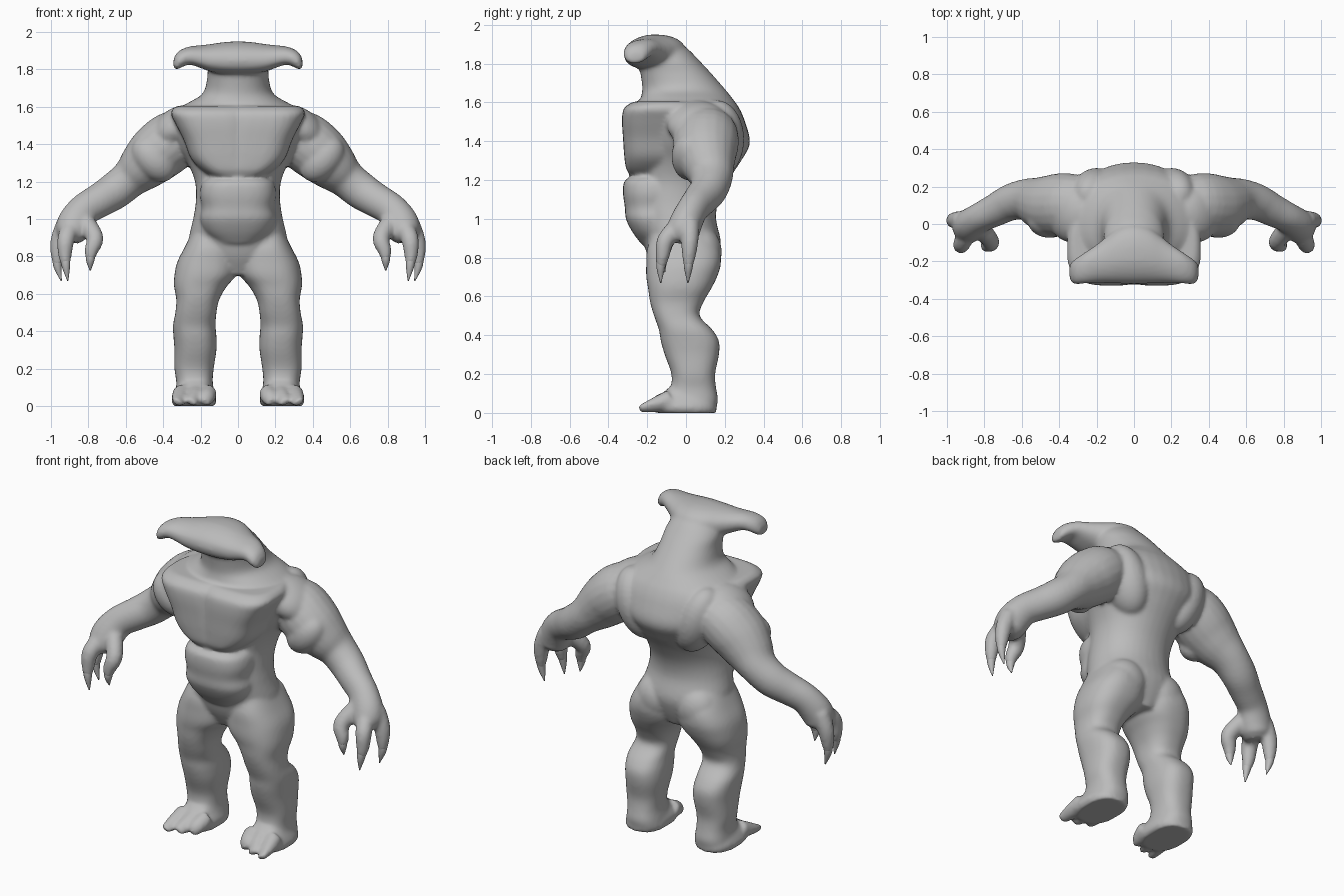
import bpy, bmesh, math
from mathutils import Vector, Matrix

if "Cube" in bpy.data.objects:
    bpy.data.objects.remove(bpy.data.objects["Cube"])

skin = bpy.data.materials.new("grey skin")
skin.diffuse_color = (0.50, 0.50, 0.50, 1)
skin.use_nodes = True
skin.node_tree.nodes["Principled BSDF"].inputs["Base Color"].default_value = skin.diffuse_color


def flow(rows, steps=4):
    """Pass a smooth curve through rows of numbers."""
    out = []
    for i in range(len(rows) - 1):
        a, b, c, d = (rows[max(0, min(len(rows) - 1, i + k))] for k in (-1, 0, 1, 2))
        for s in range(steps):
            t = s / steps
            out.append(tuple(q + t * (r - q) + 0.5 * t * (1 - t) * ((1 - t) * (2 * q - p - r) * -1 * -1
                             + t * (2 * r - q - e)) * 1.0
                             for p, q, r, e in zip(a, b, c, d)))
    return out + [tuple(rows[-1])]


def bridge(bm, rings):
    """Skin a list of point rings and cap both ends."""
    loops = [[bm.verts.new(p) for p in ring] for ring in rings]
    n = len(loops[0])
    for a, b in zip(loops, loops[1:]):
        for i in range(n):
            j = (i + 1) % n
            bm.faces.new((a[i], a[j], b[j], b[i]))
    bm.faces.new(loops[0][::-1])
    bm.faces.new(loops[-1])


def rounded(a0, a1, b0, b1, power, n=36):
    """Superellipse inside the given bounds."""
    pts = []
    for i in range(n):
        t = 2 * math.pi * i / n
        c, s = math.cos(t), math.sin(t)
        u = math.copysign(abs(c) ** power, c)
        v = math.copysign(abs(s) ** power, s)
        pts.append(((a0 + a1) / 2 + u * (a1 - a0) / 2, (b0 + b1) / 2 + v * (b1 - b0) / 2))
    return pts


def stack(bm, rows, side=1, power=0.85):
    """Rows of (z, x0, x1, y0, y1) lofted upward."""
    bridge(bm, [[(side * x, y, z) for x, y in rounded(x0, x1, y0, y1, power)]
                for z, x0, x1, y0, y1 in flow(rows)])


def limb(bm, pts, side=1, n=20):
    """Tube through (x, y, z, thickness, depth) points."""
    pts = flow(pts)
    c = [Vector(p[:3]) for p in pts]
    rings = []
    for i, p in enumerate(pts):
        d = (c[min(i + 1, len(c) - 1)] - c[max(i - 1, 0)]).normalized()
        v = (Vector((0, 1, 0)) - d * d.y).normalized()
        u = v.cross(d)
        ring = []
        for k in range(n):
            t = 2 * math.pi * k / n
            q = c[i] + u * math.cos(t) * p[3] + v * math.sin(t) * p[4]
            ring.append((side * q.x, q.y, q.z))
        rings.append(ring)
    bridge(bm, rings)


def blob(bm, loc, size, tilt=0, side=1):
    """Ellipsoid muscle, tilted in the front plane."""
    m = (Matrix.Translation((side * loc[0], loc[1], loc[2]))
         @ Matrix.Rotation(side * tilt, 4, 'Y') @ Matrix.Diagonal((*size, 1)))
    bmesh.ops.create_uvsphere(bm, u_segments=28, v_segments=18, radius=1, matrix=m)


def finish(bm, name):
    bmesh.ops.recalc_face_normals(bm, faces=bm.faces)
    me = bpy.data.meshes.new(name)
    bm.to_mesh(me)
    bm.free()
    me.materials.append(skin)
    me.polygons.foreach_set("use_smooth", [True] * len(me.polygons))
    ob = bpy.data.objects.new(name, me)
    bpy.context.collection.objects.link(ob)
    return ob


body = bmesh.new()

# torso, back hump and neck
torso = [(.70, .10, -.14, .12), (.79, .24, -.19, .16), (.88, .265, -.22, .18), (1.0, .24, -.25, .155),
         (1.1, .225, -.26, .17), (1.2, .23, -.25, .22), (1.3, .27, -.25, .285), (1.39, .33, -.25, .33),
         (1.5, .37, -.25, .305), (1.57, .35, -.25, .275), (1.62, .27, -.235, .24), (1.67, .19, -.225, .2),
         (1.75, .165, -.235, .13), (1.82, .16, -.25, .065), (1.88, .13, -.27, .005), (1.92, .08, -.26, -.06)]
stack(body, [(z, -w, w, a, b) for z, w, a, b in torso], power=0.95)

# hammer head, lofted from side to side: x, y front, y back, z bottom, z top
half = [(0, -.32, .0, 1.77, 1.95), (.08, -.318, -.02, 1.775, 1.945), (.15, -.316, -.07, 1.79, 1.935),
        (.2, -.315, -.11, 1.81, 1.93), (.26, -.318, -.15, 1.83, 1.925), (.305, -.322, -.18, 1.815, 1.91),
        (.33, -.315, -.20, 1.805, 1.89), (.345, -.29, -.22, 1.815, 1.86)]
head = [(-r[0], *r[1:]) for r in half[:0:-1]] + half
bridge(body, [[(x, y, z - 0.1 * max(0, -.2 - y)) for y, z in rounded(a, b, c, d, 0.9)]
              for x, a, b, c, d in flow(head)])

# belly plate
belly = [(.87, .12, -.23), (.93, .18, -.275), (1.0, .205, -.31), (1.06, .195, -.315),
         (1.13, .205, -.325), (1.19, .195, -.32), (1.215, .17, -.29)]
stack(body, [(z, -w, w, y, .05) for z, w, y in belly], power=0.75)

for s, word in ((1, "left"), (-1, "right")):
    # chest
    chest = [(1.20, .10, -.26), (1.25, .18, -.305), (1.32, .25, -.318), (1.42, .29, -.325),
             (1.51, .335, -.33), (1.57, .36, -.32), (1.605, .33, -.27)]
    stack(body, [(z, -.09, w, y, .06) for z, w, y in chest], s, 0.66)

    # shoulder cap, shoulder blade and buttock
    blob(body, (.33, .06, 1.49), (.15, .16, .10), .62, s)
    blob(body, (.20, .16, 1.41), (.12, .14, .21), .35, s)
    blob(body, (.13, .075, .83), (.13, .11, .13), 0, s)

    # arm
    limb(body, [(.22, .10, 1.47, .10, .13), (.33, .105, 1.43, .155, .165), (.43, .10, 1.355, .157, .168),
                (.51, .115, 1.28, .135, .14), (.58, .13, 1.215, .105, .112), (.66, .115, 1.15, .10, .098),
                (.74, .075, 1.10, .092, .088), (.82, .035, 1.05, .088, .08),
                (.87, .0, .98, .095, .085), (.89, -.02, .92, .085, .085), (.90, -.025, .88, .05, .055)], s)
    blob(body, (.45, .02, 1.32), (.10, .095, .14), .75, s)

    # fingers tapering into separate claws
    claws = bmesh.new()
    for root, knuckle, base, mid, tip in (
            ((.82, -.02, .99), (.765, -.095, .90), (.785, -.115, .83), (.79, -.12, .78), (.79, -.11, .725)),
            ((.89, -.04, .96), (.92, -.105, .89), (.925, -.12, .81), (.92, -.13, .75), (.91, -.13, .67)),
            ((.92, .02, .98), (.955, .02, .89), (.965, .015, .81), (.965, .012, .75), (.945, .01, .67))):
        limb(body, [(*root, .05, .05), (*knuckle, .047, .045), (*base, .037, .036), (*mid, .023, .023)], s)
        limb(claws, [(*base, .026, .026), (*mid, .0225, .0225), (*tip, .003, .003)], s, 12)
    finish(claws, word + "_claws")

    # leg
    leg = [(.02, .115, .345, -.13, .155), (.07, .125, .335, -.11, .165), (.13, .135, .33, -.08, .155),
           (.2, .13, .34, -.075, .15), (.3, .115, .34, -.11, .17), (.37, .115, .345, -.13, .17),
           (.43, .12, .348, -.14, .135), (.5, .115, .335, -.165, .07), (.57, .10, .33, -.185, .09),
           (.64, .06, .342, -.195, .13), (.70, .01, .34, -.205, .16), (.77, .0, .325, -.205, .18),
           (.85, .02, .285, -.20, .17), (.95, .06, .235, -.16, .10)]
    stack(body, leg, s, 0.82)

    # foot with a sloping instep and outward toes
    foot = [(.0, .125, .345, -.15, .155), (.03, .115, .355, -.18, .158), (.06, .12, .345, -.17, .15),
            (.09, .135, .33, -.13, .13), (.13, .15, .31, -.09, .10)]
    stack(body, foot, s, 0.8)
    for x, y in ((.16, -.19), (.225, -.22), (.30, -.24)):
        limb(body, [(x, -.08, .07, .05, .05), (x + .01, -.15, .045, .045, .04),
                    (x + .025, y, .02, .03, .016)], s)

body_ob = finish(body, "body")
fuse = body_ob.modifiers.new("fuse", 'REMESH')
fuse.mode = 'VOXEL'
fuse.voxel_size = 0.011
fuse.use_smooth_shade = True
soften = body_ob.modifiers.new("soften", 'SMOOTH')
soften.factor = 0.5
soften.iterations = 8
